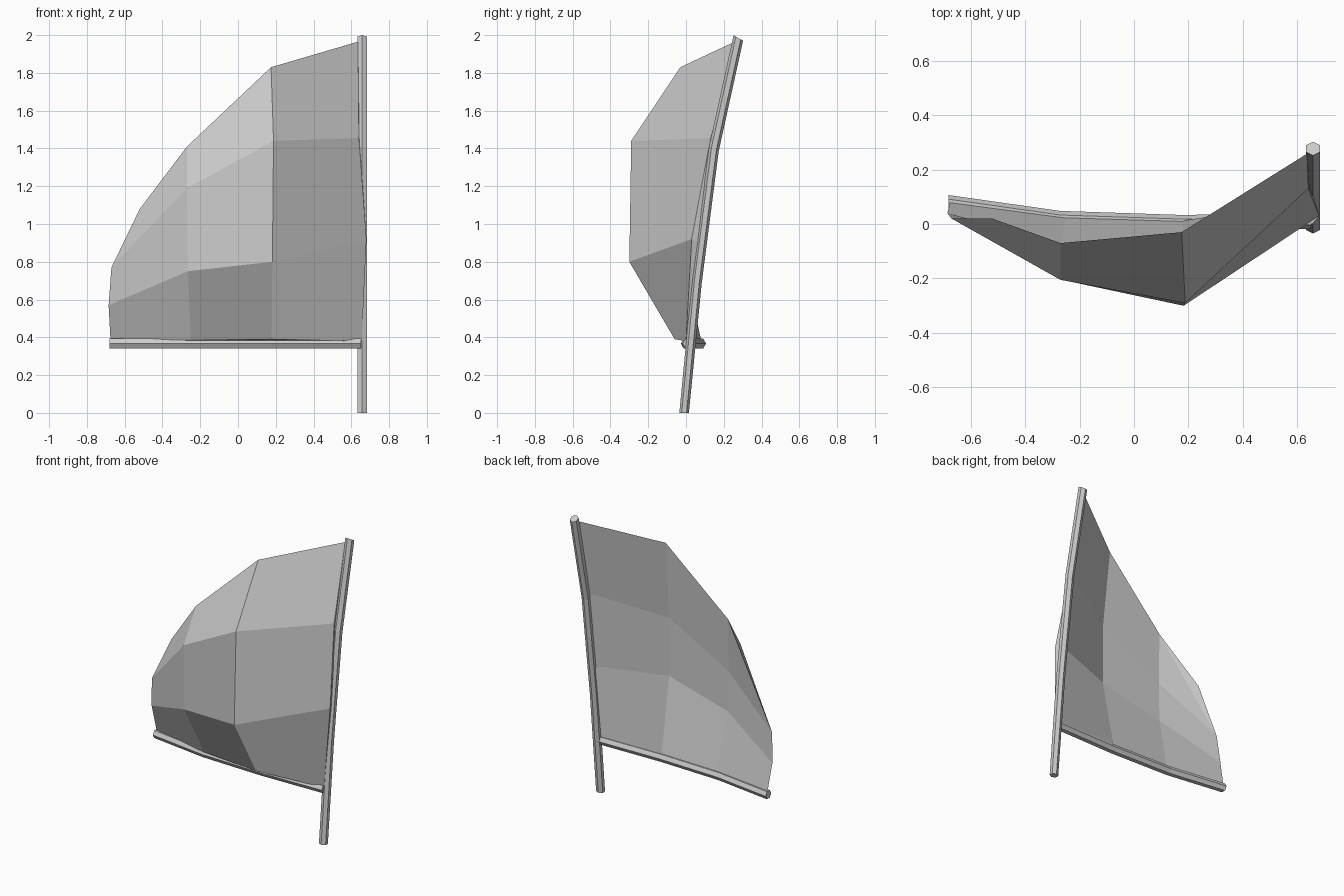
import bpy
import bmesh
from math import cos, sin, pi
from mathutils import Vector

if "Cube" in bpy.data.objects:
    bpy.data.objects.remove(bpy.data.objects["Cube"])


def finish(name, bm):
    mesh = bpy.data.meshes.new(name)
    bm.to_mesh(mesh)
    bm.free()
    obj = bpy.data.objects.new(name, mesh)
    bpy.context.collection.objects.link(obj)
    return obj


def hex_pole(name, path, axis_a, axis_b, radius):
    """Six-sided pole: one hexagon per path point, with capped ends."""
    bm = bmesh.new()
    rings = []
    for p in path:
        rings.append([bm.verts.new(Vector(p)
                      + Vector(axis_a) * radius * cos(i * pi / 3)
                      + Vector(axis_b) * radius * sin(i * pi / 3)) for i in range(6)])
    for r, s in zip(rings, rings[1:]):
        for i in range(6):
            j = (i + 1) % 6
            bm.faces.new((r[i], r[j], s[j], s[i]))
    bm.faces.new(rings[0])
    bm.faces.new(rings[-1])
    bmesh.ops.recalc_face_normals(bm, faces=bm.faces[:])
    return finish(name, bm)


# Curved, leaning mast; the top is cut square to the pole, the foot is level
mast = hex_pole("mast", [(0.657, -0.010, 0), (0.657, 0.058, 0.7),
                         (0.657, 0.148, 1.4), (0.657, 0.277, 1.985)],
                (0, 0.87, -0.5), (1, 0, 0), 0.029)
for v in mast.data.vertices[:6]:
    v.co.z = 0

# Boom along the foot of the sail
hex_pole("boom", [(-0.68, 0.076, 0.367), (-0.27, 0.018, 0.367),
                  (0.18, 0.003, 0.367), (0.65, 0.012, 0.367)],
         (0, 1, 0), (0, 0, 1), 0.03)

# Sail: billowing front and flatter back, columns from mast to free edge,
# each from foot to head; head and free edge are shared
front = [
    [(0.655, 0.0, 0.38), (0.68, 0.03, 0.92), (0.64, 0.13, 1.455), (0.635, 0.258, 1.965)],
    [(0.178, -0.06, 0.39), (0.182, -0.30, 0.80), (0.188, -0.29, 1.44), (0.175, -0.03, 1.83)],
    [(-0.25, -0.01, 0.385), (-0.265, -0.205, 0.75), (-0.27, -0.205, 1.19), (-0.27, -0.07, 1.41)],
    [(-0.675, 0.08, 0.385), (-0.685, 0.04, 0.57), (-0.67, 0.02, 0.77), (-0.52, 0.02, 1.08)],
]
back = [
    [(0.65, 0.02, 0.38), (0.655, 0.085, 0.9), (0.645, 0.15, 1.43), front[0][3]],
    [(0.178, 0.012, 0.38), (0.188, -0.085, 0.89), (0.188, -0.085, 1.29), front[1][3]],
    [(-0.25, 0.025, 0.38), (-0.27, -0.07, 0.775), (-0.27, -0.075, 1.05), front[2][3]],
    front[3],
]
bm = bmesh.new()
f, b = ([[bm.verts.new(p) for p in col] for col in side] for side in (front, back))
for grid in (f, b):
    for c, d in zip(grid, grid[1:]):
        for i in range(3):
            bm.faces.new((d[i], c[i], c[i + 1], d[i + 1]))
for i in range(3):
    bm.faces.new((f[0][i], f[0][i + 1], b[0][i + 1], b[0][i]))   # mast edge
    bm.faces.new((f[i][0], f[i + 1][0], b[i + 1][0], b[i][0]))   # foot edge
bmesh.ops.remove_doubles(bm, verts=bm.verts[:], dist=0.001)
bmesh.ops.recalc_face_normals(bm, faces=bm.faces[:])
finish("sail", bm)
